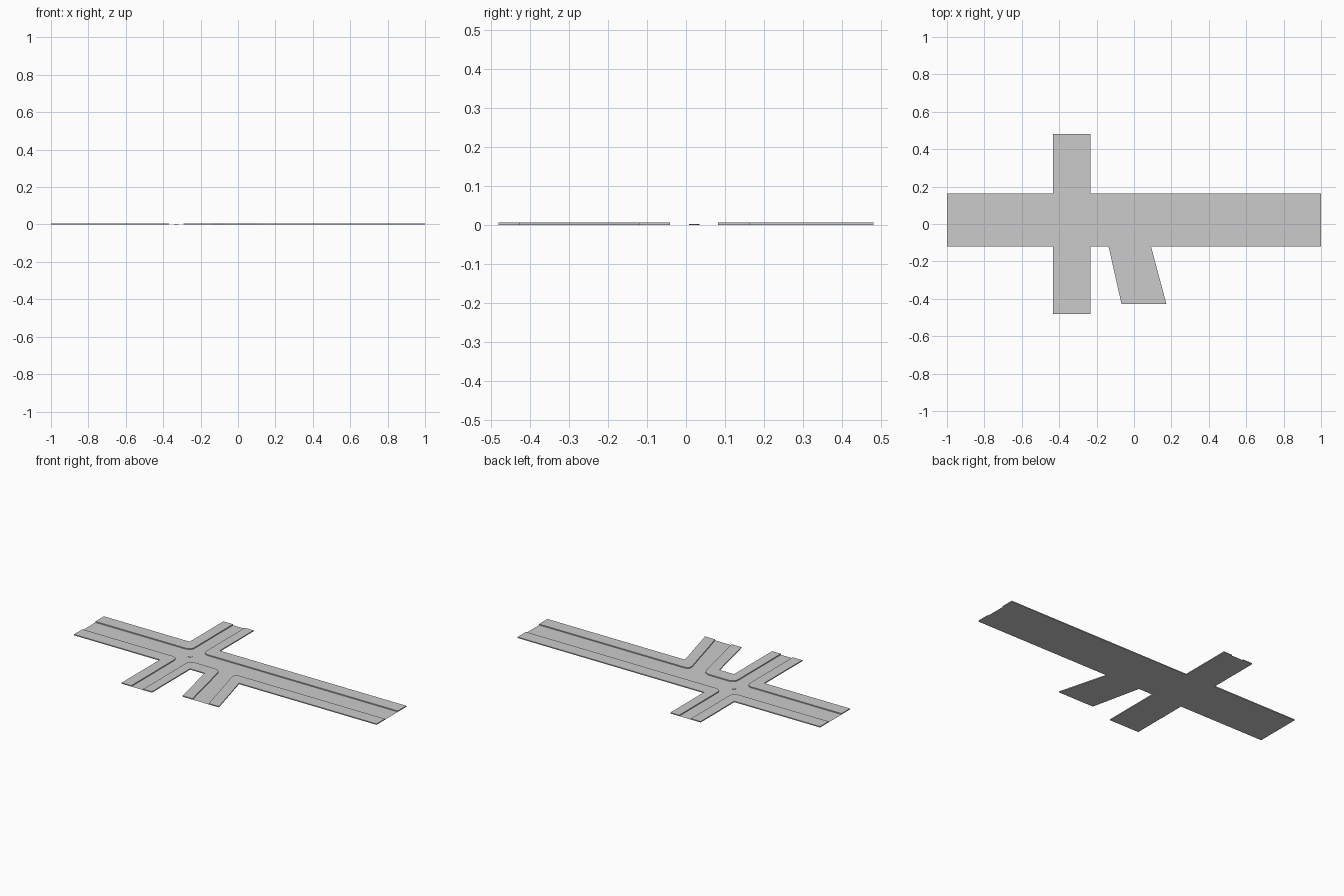
import bpy, bmesh, math
from mathutils import Vector

if "Cube" in bpy.data.objects:
    bpy.data.objects.remove(bpy.data.objects["Cube"])

CURB_H = 0.006     # pavement height above the road
RADIUS = 0.04      # kerb corner rounding


def outline(points, segments=6):
    """Expand (x, y, radius) corners into a rounded outline."""
    out = []
    n = len(points)
    for i, p in enumerate(points):
        c = Vector(p[:2])
        r = p[2] if len(p) > 2 else 0
        if not r:
            out.append(c)
            continue
        a = c + (Vector(points[i - 1][:2]) - c).normalized() * r
        b = c + (Vector(points[(i + 1) % n][:2]) - c).normalized() * r
        for k in range(segments + 1):
            t = k / segments
            out.append(a * (1 - t) ** 2 + c * 2 * t * (1 - t) + b * t ** 2)
    return out


def slab(name, points, height=0.0):
    """Flat sheet, or a sheet raised to height with walls down to the road."""
    bm = bmesh.new()
    pts = outline(points)
    top = bm.faces.new([bm.verts.new((p.x, p.y, height)) for p in pts])
    top.normal_update()
    if top.normal.z < 0:
        top.normal_flip()
    if height:
        tv = list(top.verts)
        low = [bm.verts.new((v.co.x, v.co.y, 0)) for v in tv]
        for i in range(len(tv)):
            j = (i + 1) % len(tv)
            bm.faces.new((tv[i], low[i], low[j], tv[j]))
    mesh = bpy.data.meshes.new(name)
    bm.to_mesh(mesh)
    bm.free()
    ob = bpy.data.objects.new(name, mesh)
    bpy.context.collection.objects.link(ob)
    return ob


# Outer edges and inner kerb lines of the streets
N, S, E = 0.162, -0.12, 0.48
KN, KS = 0.082, -0.041
W1, W2 = -0.433, -0.233
K1, K2 = -0.369, -0.291

# Road sheet: main street, cross street and slanted side street
slab("road", [
    (-1, S), (W1, S), (W1, -E), (W2, -E), (W2, S), (-0.136, S),
    (-0.067, -0.427), (0.173, -0.427), (0.091, S), (1, S), (1, N),
    (W2, N), (W2, E), (W1, E), (W1, N), (-1, N)])

# Pavements around the crossing
slab("pavement_north_west", [
    (-1, KN), (K1, KN, RADIUS), (K1, E), (W1, E), (W1, N), (-1, N)], CURB_H)
slab("pavement_north_east", [
    (1, KN), (K2, KN, RADIUS), (K2, E), (W2, E), (W2, N), (1, N)], CURB_H)
slab("pavement_south_west", [
    (-1, KS), (K1, KS, RADIUS), (K1, -E), (W1, -E), (W1, S), (-1, S)], CURB_H)

# Pavements beside the slanted side street
slab("pavement_south_middle", [
    (K2, -E), (K2, KS, RADIUS), (-0.089, KS, RADIUS), (-0.002, -0.427),
    (-0.067, -0.427), (-0.136, S), (W2, S), (W2, -E)], CURB_H)
slab("pavement_south_east", [
    (1, KS), (0.003, KS, RADIUS), (0.106, -0.427), (0.173, -0.427),
    (0.091, S), (1, S)], CURB_H)

# Manhole cover in the middle of the crossing
slab("manhole_cover", [
    (-0.33 + 0.013 * math.cos(k * math.tau / 16),
     0.021 + 0.013 * math.sin(k * math.tau / 16)) for k in range(16)], 0.002)
